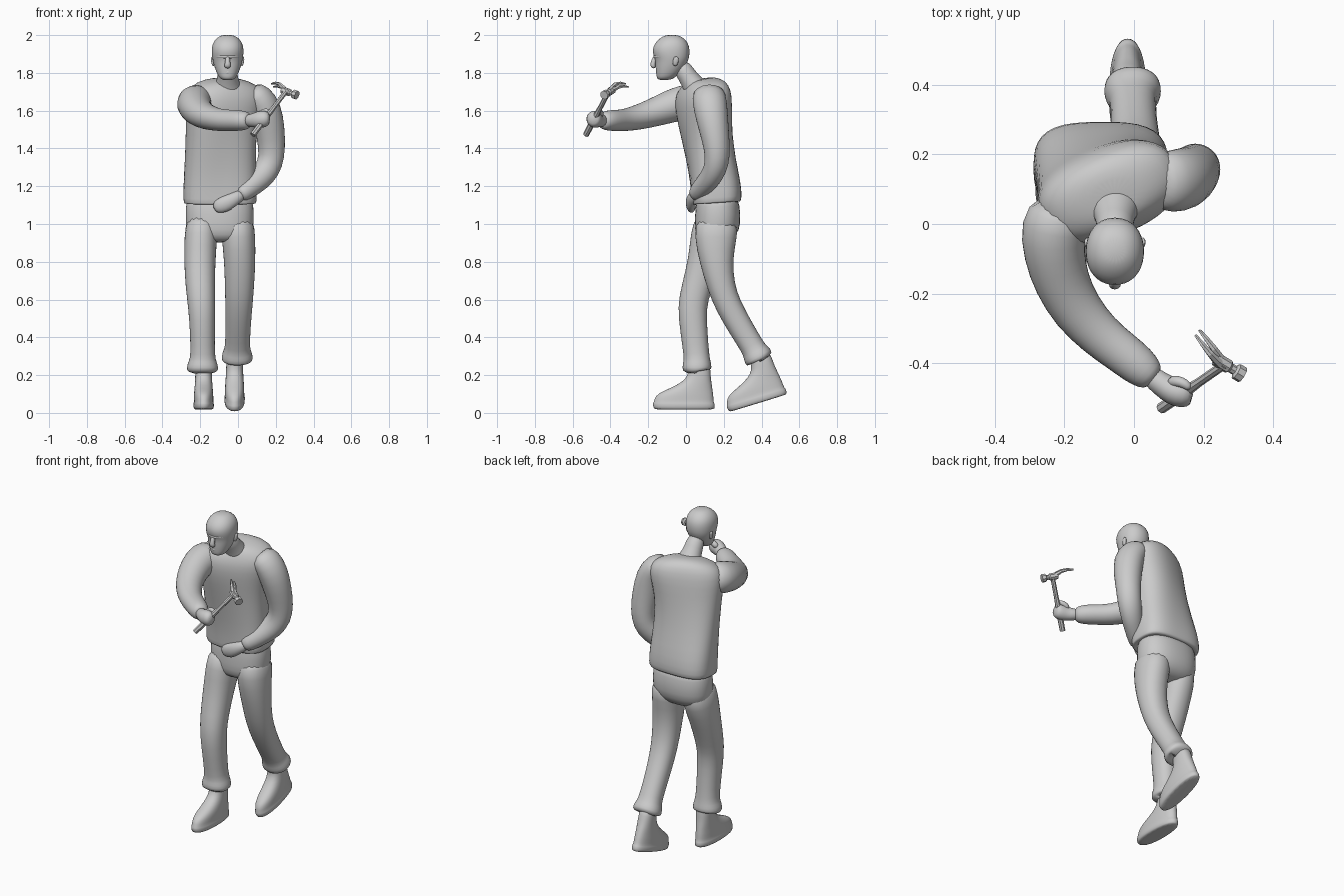
import bpy, bmesh
from math import cos, sin, pi, radians
from mathutils import Vector, Matrix

X, Y, Z = Vector((1, 0, 0)), Vector((0, 1, 0)), Vector((0, 0, 1))


def loft(name, rings, seg=16, sub=1, power=2.0, mat=None, smooth=True):
    """Skin rings given as (centre, u axis, v axis); power squares the section."""
    bm = bmesh.new()
    loops = []
    for i, (c, u, v) in enumerate(rings):
        p = power[i] if isinstance(power, list) else power
        loop = []
        for k in range(seg):
            a = 2 * pi * k / seg
            ca, sa = cos(a), sin(a)
            s = (abs(ca) ** p + abs(sa) ** p) ** (-1 / p)
            loop.append(bm.verts.new(Vector(c) + u * ca * s + v * sa * s))
        loops.append(loop)
    for a, b in zip(loops, loops[1:]):
        for k in range(seg):
            j = (k + 1) % seg
            bm.faces.new((a[k], a[j], b[j], b[k]))
    bm.faces.new(loops[0])
    bm.faces.new(loops[-1])
    bmesh.ops.recalc_face_normals(bm, faces=bm.faces)
    if mat:
        bm.transform(mat)
    me = bpy.data.meshes.new(name)
    bm.to_mesh(me)
    bm.free()
    ob = bpy.data.objects.new(name, me)
    bpy.context.collection.objects.link(ob)
    if smooth:
        me.polygons.foreach_set("use_smooth", [True] * len(me.polygons))
    if sub:
        ob.modifiers.new("smooth", 'SUBSURF').levels = sub
        ob.modifiers["smooth"].render_levels = sub
    return ob


def tube(name, pts, side, **kw):
    """Limb along points (x, y, z, radius along side, other radius)."""
    P = [Vector(p[:3]) for p in pts]
    rings = []
    for i, p in enumerate(pts):
        t = (P[min(i + 1, len(P) - 1)] - P[max(i - 1, 0)]).normalized()
        u = (side - t * side.dot(t)).normalized()
        rings.append((P[i], u * p[3], t.cross(u) * p[-1]))
    return loft(name, rings, **kw)


def stack(name, cx, rows, **kw):
    """Horizontal sections: (z, front y, back y, half width)."""
    return loft(name, [(Vector((cx, (f + b) / 2, z)), X * w, Y * (b - f) / 2)
                       for z, f, b, w in rows], **kw)


# Sweater body, twisting towards the raised arm
rows = [  # z, cx, cy, rx, ry, twist, forward slope, squareness
    (1.12, -.095, .16, .175, .115, 0, 0, 3.2), (1.105, -.095, .16, .19, .128, 0, .08, 3.4),
    (1.13, -.095, .163, .195, .133, 0, .08, 3.4), (1.22, -.095, .157, .193, .133, 2, 0, 3.2),
    (1.35, -.093, .13, .188, .128, 7, 0, 2.8), (1.48, -.09, .107, .187, .13, 14, 0, 2.6),
    (1.58, -.08, .095, .2, .132, 20, .05, 2.5), (1.67, -.07, .092, .215, .13, 22, .1, 2.5),
    (1.725, -.065, .092, .195, .112, 23, .18, 2.4), (1.755, -.06, .088, .13, .09, 22, .2, 2.2),
    (1.768, -.055, .075, .06, .055, 15, .2, 2)]
rings = []
for z, cx, cy, rx, ry, ang, k, p in rows:
    a = radians(ang)
    u, v = Vector((cos(a), sin(a), 0)) * rx, Vector((-sin(a), cos(a), k)) * ry
    rings.append((Vector((cx, cy, z)), u, v))
loft("sweater", rings, seg=24, power=[r[-1] for r in rows])

# Trouser seat
stack("trouser_seat", -.097, [(1.16, .06, .27, .17), (1.1, .05, .285, .18), (1.0, .045, .292, .183),
                              (.94, .05, .27, .17), (.9, .08, .22, .12)], seg=20, power=2.5)

# Trouser legs with turned-up cuffs
tube("right_trouser_leg", [(-.19, .16, 1.04, .085, .11), (-.197, .135, .93, .088, .115),
                           (-.203, .1, .8, .084, .09), (-.2, .055, .66, .078, .08),
                           (-.192, .03, .56, .072, .078), (-.188, .043, .42, .066, .072),
                           (-.187, .056, .3, .065, .068), (-.187, .058, .275, .074, .072),
                           (-.188, .058, .24, .086, .08), (-.188, .058, .215, .08, .074),
                           (-.188, .06, .22, .05, .05)], X, power=2.3)
tube("left_trouser_leg", [(-.005, .17, 1.04, .09, .115), (.003, .155, .93, .09, .115),
                          (.01, .16, .8, .084, .088), (.008, .185, .67, .078, .074),
                          (.005, .222, .57, .073, .07), (.0, .29, .45, .067, .067),
                          (-.003, .355, .345, .066, .064), (-.004, .365, .325, .075, .07),
                          (-.004, .382, .296, .085, .08), (-.004, .395, .275, .08, .074),
                          (-.004, .39, .28, .05, .05)], X, power=2.3)

# Shoes: sole and upper, the back one tipped on its toe
shoe = [(.018, -.16, .145, .045), (.02, -.172, .152, .053), (.05, -.178, .154, .056),
        (.053, -.172, .147, .051), (.09, -.165, .146, .052), (.115, -.125, .142, .05),
        (.145, -.05, .138, .047), (.18, .0, .132, .045), (.22, .015, .13, .044), (.28, .02, .125, .044)]
shoe = [(z - .2, f - .075, b - .075, w) for z, f, b, w in shoe]
stack("right_shoe", 0, shoe, seg=20, power=2.4, mat=Matrix.Translation((-.182, .075, .2)))
stack("left_shoe", 0, shoe, seg=20, power=2.4,
      mat=Matrix.Translation((-.018, .41, .25)) @ Matrix.Rotation(radians(17), 4, 'X'))

# Right arm reaching forward across the body
tube("right_sleeve", [(-.2, .06, 1.66, .085, .085), (-.235, -.01, 1.645, .095, .1),
                      (-.23, -.09, 1.62, .088, .09), (-.208, -.17, 1.59, .077, .082),
                      (-.165, -.25, 1.565, .068, .075), (-.1, -.32, 1.55, .06, .066),
                      (-.04, -.365, 1.548, .057, .062), (.015, -.408, 1.548, .056, .06),
                      (.045, -.435, 1.547, .048, .048), (.06, -.447, 1.547, .033, .033)], Z)
tube("right_fist", [(.04, -.43, 1.547, .033), (.08, -.462, 1.548, .036, .034),
                    (.11, -.48, 1.553, .046, .042), (.145, -.49, 1.557, .046, .042),
                    (.17, -.492, 1.556, .03, .03)], Z)
tube("right_thumb", [(.1, -.455, 1.57, .018), (.125, -.45, 1.59, .018),
                     (.15, -.46, 1.6, .016), (.162, -.475, 1.598, .01)], Y, seg=8)

# Left arm hanging, forearm folded across the waist
tube("left_sleeve", [(.06, .12, 1.7, .08, .06), (.11, .122, 1.675, .092, .08),
                     (.15, .13, 1.61, .092, .085), (.17, .148, 1.5, .08, .08),
                     (.18, .165, 1.4, .07, .072), (.172, .165, 1.32, .066, .07),
                     (.135, .14, 1.258, .06, .068), (.085, .1, 1.21, .054, .058),
                     (.03, .058, 1.165, .047, .048), (.005, .042, 1.148, .034, .036)], Y)
tube("left_hand", [(.03, .055, 1.162, .03), (-.015, .03, 1.135, .028, .034),
                   (-.055, .025, 1.112, .028, .043), (-.095, .027, 1.095, .025, .042),
                   (-.13, .035, 1.085, .016, .025)], Y)

# Neck and head
tube("neck", [(-.055, .06, 1.7, .085, .075), (-.055, .035, 1.745, .064, .058),
              (-.055, .005, 1.785, .053, .05), (-.055, -.035, 1.85, .052, .05)], X)
stack("head", -.055, [(1.762, -.142, -.09, .022), (1.77, -.155, -.065, .042), (1.795, -.158, -.035, .056),
                      (1.83, -.162, -.005, .07), (1.865, -.162, .012, .079), (1.885, -.17, .018, .083),
                      (1.92, -.18, .021, .086), (1.955, -.168, .014, .081), (1.985, -.138, -.01, .06),
                      (2.002, -.105, -.045, .028)], seg=20, power=2.2)
tube("nose", [(-.055, -.162, 1.89, .012, .012), (-.055, -.172, 1.86, .013, .014),
              (-.055, -.178, 1.838, .02, .016), (-.055, -.165, 1.826, .014, .01)], X, seg=10)
tube("brow", [(-.12, -.125, 1.882, .01), (-.09, -.158, 1.888, .011), (-.055, -.168, 1.885, .01),
              (-.02, -.158, 1.888, .011), (.01, -.125, 1.882, .01)], Z, seg=8)
tube("mouth", [(-.085, -.138, 1.802, .008), (-.055, -.158, 1.803, .011), (-.025, -.138, 1.802, .008)],
     Z, seg=8)
for name, s in (("right_ear", -1), ("left_ear", 1)):
    tube(name, [(-.055 + s * .074, -.06, 1.835, .008, .012), (-.055 + s * .08, -.055, 1.86, .009, .018),
                (-.055 + s * .082, -.05, 1.888, .008, .014)], X, seg=8)

# Claw hammer
flat = dict(sub=0, smooth=False)
low, top = Vector((.078, -.53, 1.472)), Vector((.262, -.403, 1.712))
up = (top - low).normalized()
mid = low.lerp(top, .35)
tube("hammer_handle", [(*low, .016), (*mid, .017), (*low.lerp(top, .6), .013), (*top, .013)],
     X, seg=8, **flat)
J, face = Vector((.255, -.4, 1.702)), Vector((.312, -.434, 1.682))
tube("hammer_poll", [(*J.lerp(face, -.35), .02), (*J.lerp(face, .3), .02), (*J.lerp(face, .4), .014),
                     (*J.lerp(face, .6), .014), (*J.lerp(face, .68), .024), (*face, .024)],
     up, seg=8, **flat)
across = up.cross(Vector((-.07, .09, .035))).normalized()
for name, s in (("hammer_claw_a", -1), ("hammer_claw_b", 1)):
    pts = []
    for p, w, h, off in (((.25, -.398, 1.708), .012, .015, .007), ((.225, -.366, 1.733), .011, .009, .012),
                         ((.203, -.338, 1.738), .009, .006, .013), ((.182, -.312, 1.734), .005, .003, .012)):
        pts.append((*(Vector(p) + across * s * off), w, h))
    tube(name, pts, across, seg=6, **flat)
